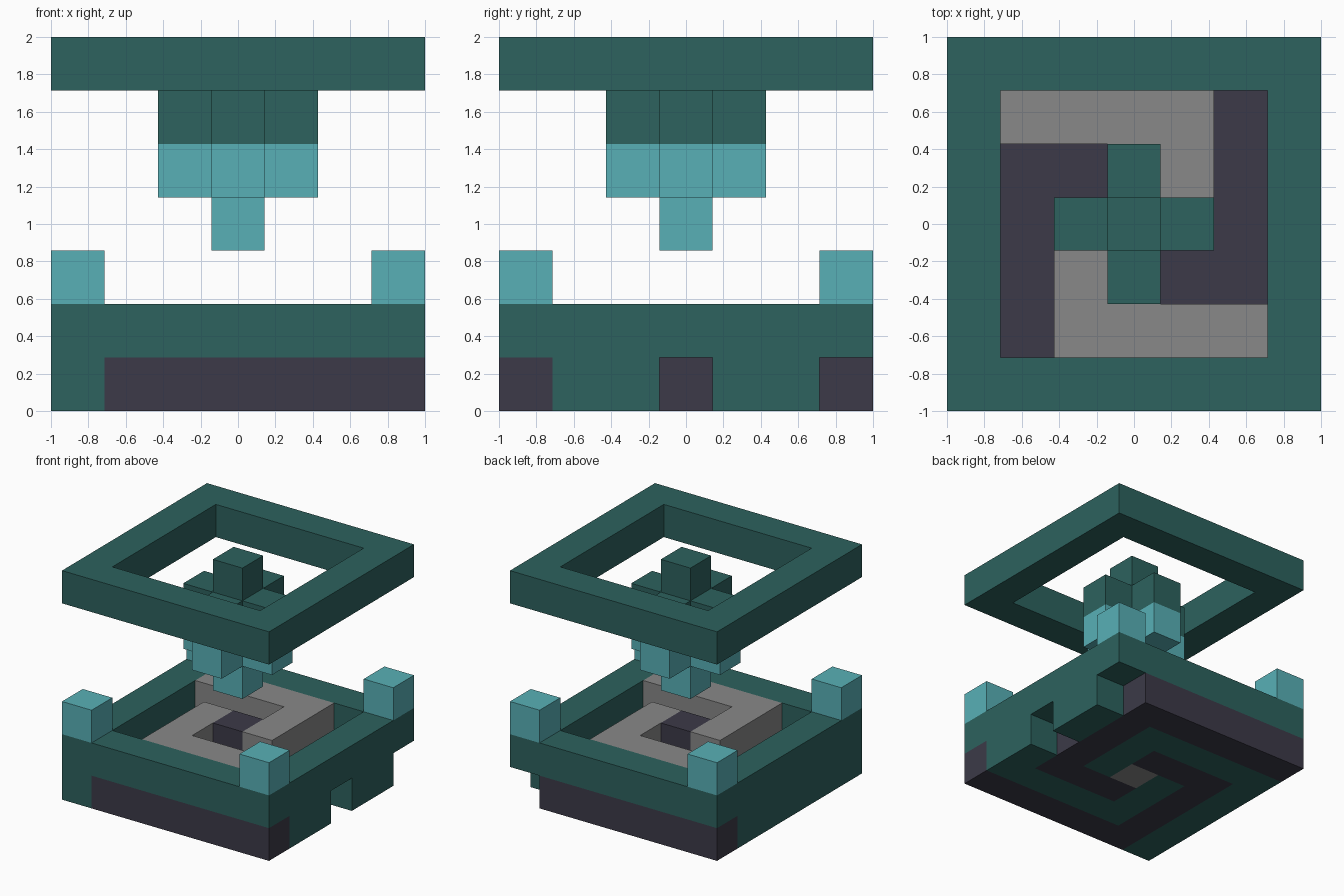
import bpy
import bmesh
from mathutils import Vector

if "Cube" in bpy.data.objects:
    bpy.data.objects.remove(bpy.data.objects["Cube"], do_unlink=True)

N = 7                 # cells along each side
CELL = 2 / N          # cell size
MID = N // 2
LAST = N - 1


def material(name, rgb):
    mat = bpy.data.materials.new(name)
    mat.use_nodes = True
    colour = (*rgb, 1)
    mat.diffuse_color = colour
    mat.node_tree.nodes["Principled BSDF"].inputs["Base Color"].default_value = colour
    return mat


teal = material("deep teal", (0.026, 0.122, 0.112))
cyan = material("light cyan", (0.098, 0.434, 0.468))
grey = material("mid grey", (0.246, 0.246, 0.246))
slate = material("dark slate", (0.045, 0.042, 0.065))


def walk(*corners):
    """Cells passed on a path of straight runs between corner cells."""
    cells = {corners[0]}
    for (ax, ay), (bx, by) in zip(corners, corners[1:]):
        cells |= {(x, y)
                  for x in range(min(ax, bx), max(ax, bx) + 1)
                  for y in range(min(ay, by), max(ay, by) + 1)}
    return cells


def turned(cells):
    """Half turn about the vertical axis."""
    return {(LAST - x, LAST - y) for x, y in cells}


def layer(cells, level):
    return {(x, y, level) for x, y in cells}


def build(name, cells, mat):
    """One mesh from cubic cells, without the faces between neighbours."""
    bm = bmesh.new()
    for cell in cells:
        for axis in range(3):
            for sign in (-1, 1):
                normal = Vector((0, 0, 0))
                normal[axis] = sign
                if tuple(int(c + n) for c, n in zip(cell, normal)) in cells:
                    continue
                u, v = Vector((0, 0, 0)), Vector((0, 0, 0))
                u[(axis + 1) % 3] = 1
                v[(axis + 2) % 3] = sign
                centre = Vector(cell) + Vector((0.5 - N / 2, 0.5 - N / 2, 0.5))
                bm.faces.new([bm.verts.new((centre + (normal + a * u + b * v) / 2) * CELL)
                              for a, b in ((-1, -1), (1, -1), (1, 1), (-1, 1))])
    bmesh.ops.remove_doubles(bm, verts=bm.verts, dist=0.001)
    bmesh.ops.dissolve_limit(bm, angle_limit=0.01, verts=bm.verts, edges=bm.edges)
    mesh = bpy.data.meshes.new(name)
    bm.to_mesh(mesh)
    bm.free()
    mesh.materials.append(mat)
    obj = bpy.data.objects.new(name, mesh)
    bpy.context.collection.objects.link(obj)


# Shared footprints
corners = {(x, y) for x in (0, LAST) for y in (0, LAST)}
ring = walk((0, 0), (LAST, 0), (LAST, LAST), (0, LAST), (0, 0))
centre = {(MID, MID)}
plus = walk((MID - 1, MID), (MID + 1, MID)) | walk((MID, MID - 1), (MID, MID + 1))

# Interlocking spiral arms of the floor
inner_arm = walk((1, 5), (4, 5), (4, 3))
inner_arms = inner_arm | turned(inner_arm)
outer_arm = walk((0, 0), (0, 5))
teal_arms = inner_arms | outer_arm | turned(outer_arm)
slate_arm = walk((6, 0), (1, 0), (1, 4), (3, 4))
slate_arms = slate_arm | turned(slate_arm)
notches = {(LAST, MID), (LAST, LAST)}

# Base: floor spirals, rim, raised walls and core
build("base_frame", layer(teal_arms - notches, 0) | layer(ring, 1), teal)
build("floor_spiral", layer(slate_arms, 0), slate)
build("floor_core", layer(centre, 0), grey)
build("raised_walls", layer(inner_arms, 1), grey)
build("raised_core", layer(centre, 1), slate)

# Corner posts
for x, y in sorted(corners):
    side = "left" if x else "right"
    end = "back" if y else "front"
    build(f"{end}_{side}_post", layer({(x, y)}, 2), cyan)

# Floating centrepiece and top ring
build("floating_tip", layer(centre, 3) | layer(plus, 4), cyan)
build("floating_cap", layer(plus, 5) | layer(centre, 6), teal)
build("top_ring", layer(ring, 6), teal)
